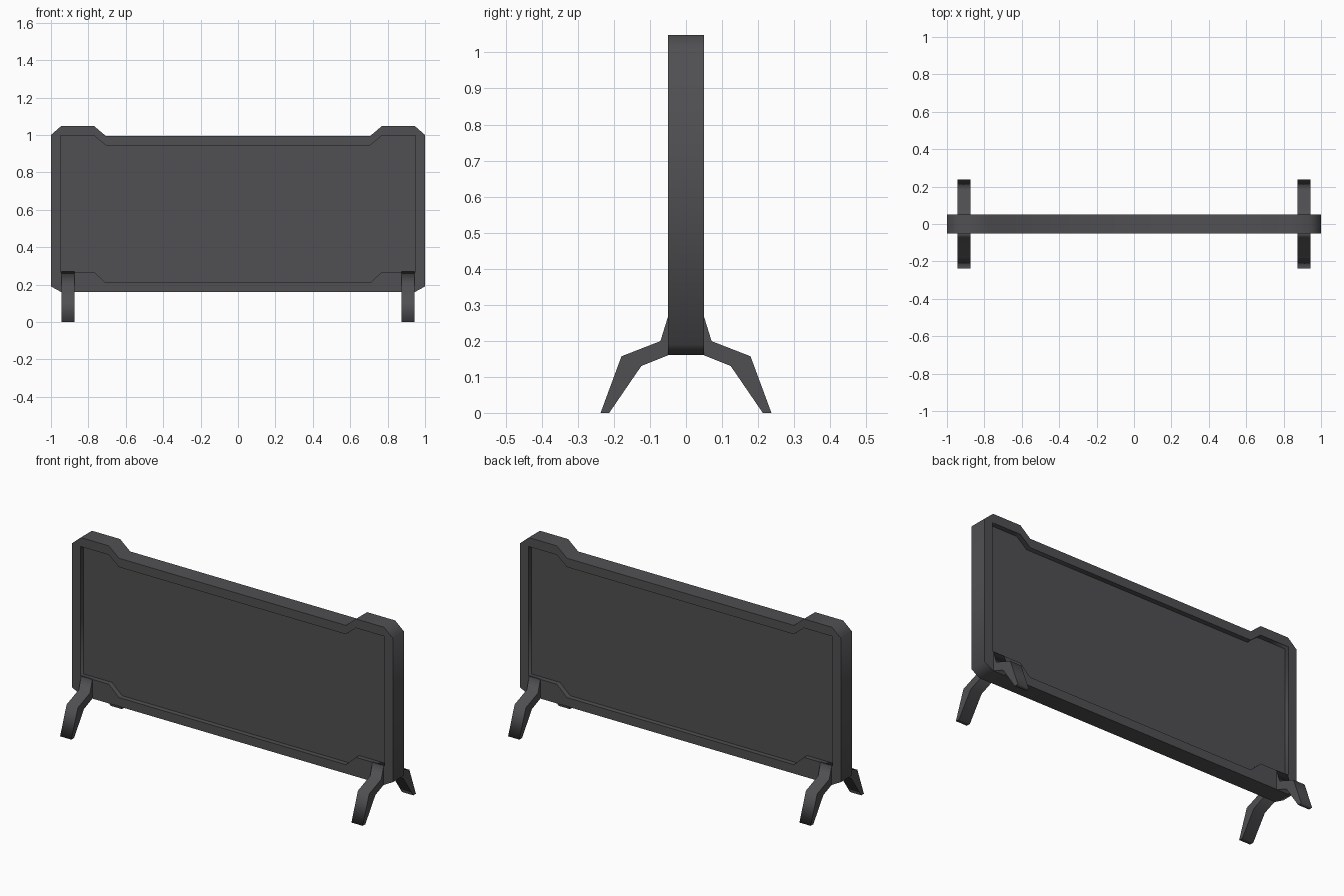
import bpy
from math import radians

if "Cube" in bpy.data.objects:
    bpy.data.objects.remove(bpy.data.objects["Cube"])

grey = bpy.data.materials.new("dark grey")
grey.diffuse_color = (0.08, 0.079, 0.085, 1)
grey.use_nodes = True
grey.node_tree.nodes["Principled BSDF"].inputs["Base Color"].default_value = grey.diffuse_color


def plate(name, outlines, half, rot, loc=(0, 0, 0)):
    """Closed flat outlines (later ones are holes) extruded both ways."""
    cu = bpy.data.curves.new(name, 'CURVE')
    cu.dimensions = '2D'
    cu.fill_mode = 'BOTH'
    cu.extrude = half
    for pts in outlines:
        sp = cu.splines.new('POLY')
        sp.points.add(len(pts) - 1)
        for p, (a, b) in zip(sp.points, pts):
            p.co = (a, b, 0, 1)
        sp.use_cyclic_u = True
    cu.materials.append(grey)
    ob = bpy.data.objects.new(name, cu)
    ob.location = loc
    ob.rotation_euler = [radians(r) for r in rot]
    bpy.context.collection.objects.link(ob)
    bpy.ops.object.select_all(action='DESELECT')
    ob.select_set(True)
    bpy.context.view_layer.objects.active = ob
    bpy.ops.object.convert(target='MESH')
    return bpy.context.object


def mirrored(half):
    return half + [(-x, z) for x, z in reversed(half)]


# Frame and recessed panel, outlines in x, z
outer = mirrored([(0.707, 0.995), (0.77, 1.048), (0.945, 1.048),
                  (1, 1), (1, 0.19), (0.945, 0.16)])
inner = mirrored([(0.707, 0.945), (0.77, 0.997), (0.948, 0.997),
                  (0.948, 0.268), (0.77, 0.268), (0.707, 0.21)])
plate("frame", [outer, inner], 0.05, (90, 0, 0))
plate("panel", [inner], 0.022, (90, 0, 0))

# Four bent legs, outline in y, z
leg = [(0.049, 0.27), (0.071, 0.199), (0.179, 0.157), (0.237, 0),
       (0.213, 0), (0.124, 0.13), (0.049, 0.16)]
for yname, s in (("back", 1), ("front", -1)):
    for xname, x in (("left", -0.908), ("right", 0.908)):
        plate(f"{yname}_{xname}_leg", [[(s * y, z) for y, z in leg]],
              0.035, (90, 0, 90), (x, 0, 0))
